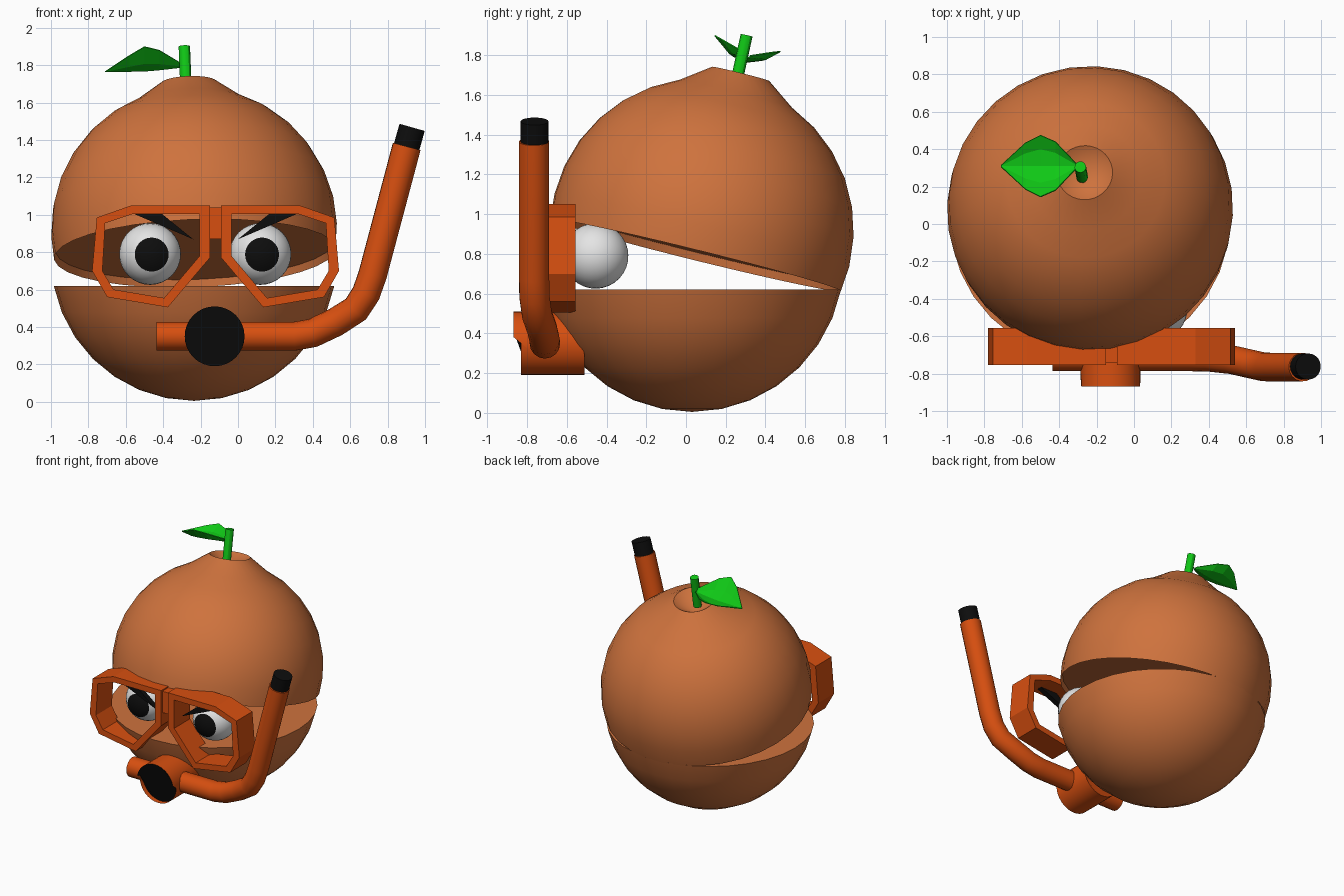
import bpy, bmesh
from math import sin, cos, pi, radians, sqrt
from mathutils import Vector, Matrix

if "Cube" in bpy.data.objects:
    bpy.data.objects.remove(bpy.data.objects["Cube"])


def material(name, r, g, b):
    m = bpy.data.materials.new(name)
    m.use_nodes = True
    m.diffuse_color = (r, g, b, 1)
    bsdf = m.node_tree.nodes["Principled BSDF"]
    bsdf.inputs["Base Color"].default_value = (r, g, b, 1)
    bsdf.inputs["Roughness"].default_value = 0.7
    return m


PEEL = material("peel_brown_orange", 0.62, 0.17, 0.047)
RUBBER = material("gear_orange", 0.68, 0.078, 0.005)
BLACK = material("black", 0.004, 0.004, 0.004)
WHITE = material("eye_white", 0.78, 0.78, 0.78)
GREEN = material("leaf_green", 0.005, 0.58, 0.008)


def finish(bm, name, *mats, smooth=None):
    bmesh.ops.recalc_face_normals(bm, faces=bm.faces)
    me = bpy.data.meshes.new(name)
    bm.to_mesh(me)
    bm.free()
    for m in mats:
        me.materials.append(m)
    ob = bpy.data.objects.new(name, me)
    bpy.context.collection.objects.link(ob)
    if smooth:
        shade(ob, smooth)
    return ob


def shade(ob, angle):
    bpy.ops.object.select_all(action='DESELECT')
    ob.select_set(True)
    bpy.context.view_layer.objects.active = ob
    bpy.ops.object.shade_smooth_by_angle(angle=radians(angle))


def revolve(name, profile, mat, centre, axis=(0, 0, 1), segs=32, smooth=30):
    """Spin an (r, h) profile about an axis through centre."""
    bm = bmesh.new()
    vs = [bm.verts.new((r, 0, h)) for r, h in profile]
    es = [bm.edges.new(pair) for pair in zip(vs, vs[1:])]
    bmesh.ops.spin(bm, geom=vs + es, cent=(0, 0, 0), axis=(0, 0, 1),
                   angle=2 * pi, steps=segs, use_duplicate=False)
    bmesh.ops.remove_doubles(bm, verts=bm.verts, dist=1e-4)
    rot = Vector(axis).to_track_quat('Z', 'Y').to_matrix().to_4x4()
    bm.transform(Matrix.Translation(centre) @ rot)
    return finish(bm, name, mat, smooth=smooth)


def rod(name, a, b, r, mat, segs=20):
    a, b = Vector(a), Vector(b)
    h = (b - a).length
    return revolve(name, [(0, 0), (r, 0), (r, h), (0, h)], mat, a, b - a, segs)


def arc(radius, start, end, count):
    angles = [radians(start + (end - start) * i / count) for i in range(count + 1)]
    return [(radius * sin(a), radius * cos(a)) for a in angles]


def prism(name, loops, y0, y1, mat):
    """Extrude an xz outline, or the band between two outlines, along y."""
    bm = bmesh.new()
    rings = [[[bm.verts.new((x, y, z)) for x, z in lp] for y in (y0, y1)] for lp in loops]
    n = len(loops[0])
    for front, back in rings:
        for i in range(n):
            j = (i + 1) % n
            bm.faces.new((front[i], front[j], back[j], back[i]))
    for k in (0, 1):
        if len(rings) == 1:
            bm.faces.new(rings[0][k])
        else:
            o, q = rings[0][k], rings[1][k]
            for i in range(n):
                j = (i + 1) % n
                bm.faces.new((o[i], o[j], q[j], q[i]))
    return finish(bm, name, mat)


# Fruit body: lower bowl with a flat top, upper half tipped back like a lid
R = 0.765
lip = 0.15
bowl = [(0, -lip), (sqrt(R * R - lip * lip), -lip)] + arc(R, 101.25, 180, 7)[1:]
revolve("lower_fruit_half", bowl, PEEL, (-0.235, 0.03, 0.77))

lid_axis = Vector((-0.035, 0.24, 0.97)).normalized()
lip = 0.13
lid = [(0, 0.70), (0.149, 0.81)] + arc(R, 22.5, 90, 6)
lid += [(sqrt(R * R - lip * lip), -lip), (0.745, -0.09), (0, -0.09)]
revolve("upper_fruit_half", lid, PEEL, (-0.235, 0.08, 0.92), lid_axis)

# Stem and folded leaf
rod("stem", (-0.277, 0.25, 1.65), (-0.287, 0.305, 1.9), 0.031, GREEN, 12)

bm = bmesh.new()
stations = [(-0.31, 0.015, 0.2), (-0.42, 0.13, 0.8), (-0.50, 0.165, 1),
            (-0.58, 0.125, 0.65), (-0.71, 0.005, 0)]
rows = []
for x, w, lift in stations:
    mid = 1.79 - 0.06 * (-0.31 - x)
    rows.append([bm.verts.new((x, 0.31 + t * w, mid + lift * dz)) for t, dz in
                 ((-1, 0.12), (-0.55, 0.03), (0, -0.01), (0.55, 0), (1, 0.04))])
for a, b in zip(rows, rows[1:]):
    for i in range(4):
        bm.faces.new((a[i], a[i + 1], b[i + 1], b[i]))
leaf = finish(bm, "leaf", GREEN)
thick = leaf.modifiers.new("thickness", 'SOLIDIFY')
thick.thickness = 0.006
thick.offset = 0

# Eyes, pupils, brows and goggle frames, mirrored about the nose line
NOSE = -0.12
outer = [(0.66, 0.70), (0.635, 0.985), (0.45, 1.05), (0.03, 1.05),
         (0.03, 0.77), (0.255, 0.505), (0.58, 0.56)]
inner = [(0.605, 0.70), (0.59, 0.955), (0.44, 1.005), (0.085, 1.005),
         (0.085, 0.78), (0.275, 0.555), (0.545, 0.60)]
brow = [(0.46, 1.015), (0.30, 1.015), (0.118, 0.868)]

for side, s in (("right", -1), ("left", 1)):
    place = lambda pts: [(NOSE + s * x, z) for x, z in pts]
    eye = (-0.175 + s * 0.295, -0.455, 0.79)
    look = (0.06, -1, -0.02)
    revolve(side + "_eye", arc(0.165, 0, 180, 16), WHITE, eye, look)
    revolve(side + "_pupil", arc(0.169, 0, 32.5, 5), BLACK, eye, look)
    prism(side + "_brow", [place(brow)], -0.71, -0.67, BLACK)
    prism(side + "_goggle_frame", [place(outer), place(inner)], -0.755, -0.555, RUBBER)
bridge = [(NOSE + x, z) for x, z in ((-0.03, 0.87), (0.03, 0.87), (0.03, 1.04), (-0.03, 1.04))]
prism("goggle_bridge", [bridge], -0.74, -0.57, RUBBER)

# Snorkel tube swept along a bent path
path = [(-0.435, -0.71, 0.35), (0.30, -0.71, 0.35), (0.40, -0.712, 0.368),
        (0.52, -0.725, 0.425), (0.63, -0.75, 0.495), (0.685, -0.762, 0.58),
        (0.72, -0.765, 0.68), (0.902, -0.765, 1.365)]
curve = bpy.data.curves.new("snorkel_path", 'CURVE')
curve.dimensions = '3D'
curve.bevel_depth = 0.077
curve.bevel_resolution = 6
curve.use_fill_caps = True
spline = curve.splines.new('POLY')
spline.points.add(len(path) - 1)
for p, co in zip(spline.points, path):
    p.co = (*co, 1)
curve.materials.append(RUBBER)
tube = bpy.data.objects.new("snorkel_tube", curve)
bpy.context.collection.objects.link(tube)
bpy.ops.object.select_all(action='DESELECT')
tube.select_set(True)
bpy.context.view_layer.objects.active = tube
bpy.ops.object.convert(target='MESH')
shade(tube, 40)
rod("snorkel_tip", (0.898, -0.762, 1.35), (0.931, -0.762, 1.467), 0.07, BLACK)

# Mouthpiece: drum with a slanted back and a black inset front
bm = bmesh.new()
bmesh.ops.create_cone(bm, cap_ends=True, segments=32, radius1=0.16, radius2=0.16, depth=0.32)
bm.transform(Matrix.Translation((-0.125, -0.67, 0.35)) @ Matrix.Rotation(pi / 2, 4, 'X'))
for v in bm.verts:
    if v.co.y > -0.6:
        v.co.y -= max(0, v.co.z - 0.31) * 0.74
front = min(bm.faces, key=lambda f: f.calc_center_median().y)
bmesh.ops.inset_individual(bm, faces=[front], thickness=0.038)
front.material_index = 1
finish(bm, "mouthpiece", RUBBER, BLACK, smooth=30)
